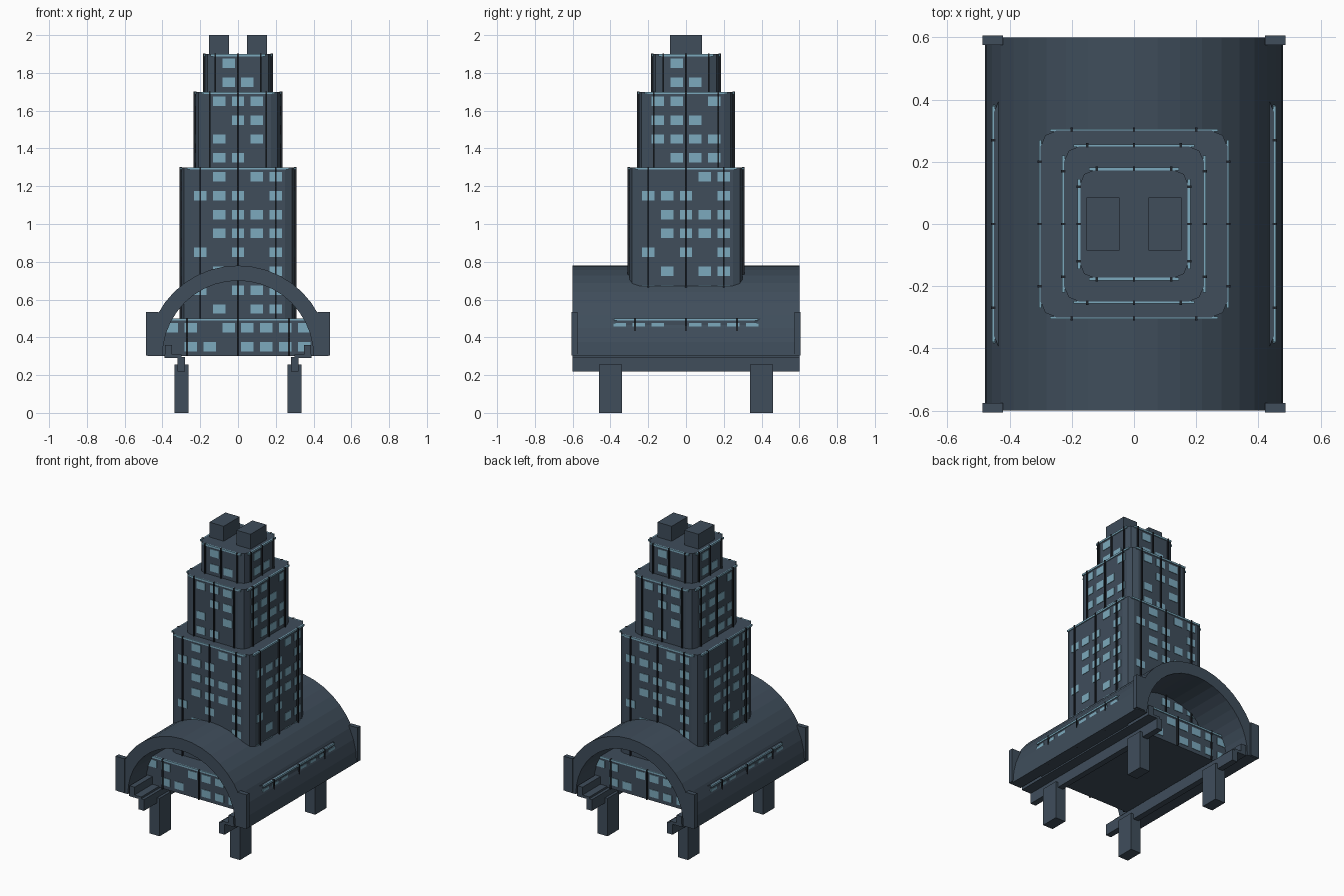
import bpy, bmesh, math
from mathutils import Matrix, Vector

cube = bpy.data.objects.get("Cube")
if cube:
    bpy.data.objects.remove(cube, do_unlink=True)


def material(name, rgb):
    m = bpy.data.materials.new(name)
    m.use_nodes = True
    m.diffuse_color = (*rgb, 1)
    m.node_tree.nodes["Principled BSDF"].inputs["Base Color"].default_value = (*rgb, 1)
    return m


SLATE = material("slate_wall", (0.05, 0.075, 0.105))
GLASS = material("pale_blue_window", (0.2, 0.4, 0.51))
DARK = material("dark_mullion", (0.014, 0.018, 0.024))


def add_box(bm, lo, hi, turn=Matrix()):
    """Add a box between two corners, then turn it."""
    lo, hi = Vector(lo), Vector(hi)
    place = turn @ Matrix.Translation((lo + hi) / 2) @ Matrix.Diagonal((*(hi - lo), 1))
    return bmesh.ops.create_cube(bm, size=1, matrix=place)["verts"]


def finish(name, bm, mat):
    bmesh.ops.recalc_face_normals(bm, faces=bm.faces)
    mesh = bpy.data.meshes.new(name)
    bm.to_mesh(mesh)
    bm.free()
    mesh.materials.append(mat)
    obj = bpy.data.objects.new(name, mesh)
    bpy.context.collection.objects.link(obj)
    return obj


def box(name, lo, hi, mat=SLATE):
    bm = bmesh.new()
    add_box(bm, lo, hi)
    return finish(name, bm, mat)


# Each tier: half sizes, height range, mullion offsets and lit windows per face,
# with rows listed from the top down
TIERS = {
    "base": (0.45, 0.41, 0.3, 0.5, (0.27, 0.27),
             ("xx.xxxxx", ".xx.xxxx"),
             ("xxx.xxxx", "x.xxxx.x")),
    "lower": (0.3, 0.3, 0.5, 1.3, (0.2, 0.2),
              (".x.xx", "xxx.x", ".xxxx", ".xxxx", "x.x.x", ".x..x", "x.xxx", ".x.xx"),
              ("...xx", "xxx.x", ".xxxx", ".xxxx", "x.x.x", ".x.xx", "xx.xx", "x.xx.")),
    "middle": (0.225, 0.25, 1.3, 1.7, (0.15, 0.17),
               ("xxx", ".xx", "x.x", "xx."),
               ("xx.x", "xxx.", "xxxx", ".xxx")),
    "upper": (0.175, 0.175, 1.7, 1.9, (0.12, 0.12),
              ("x.", "xx"),
              ("x.", "xx")),
}

for name, (hx, hy, z0, z1, offsets, front, side) in TIERS.items():
    # tier body with rounded vertical corners
    body = bmesh.new()
    add_box(body, (-hx, -hy, z0), (hx, hy, z1))
    upright = [e for e in body.edges if abs(e.verts[0].co.z - e.verts[1].co.z) > 0.01]
    bmesh.ops.bevel(body, geom=upright, offset=0.05, segments=2, profile=0.5, affect="EDGES")
    finish(name + "_tier", body, SLATE)

    panes, trim, fins = bmesh.new(), bmesh.new(), bmesh.new()
    for k in range(4):
        turn = Matrix.Rotation(k * math.pi / 2, 4, "Z")
        across, out = (hx, hy) if k % 2 == 0 else (hy, hx)
        # lit windows
        for r, row in enumerate((front, side)[k % 2]):
            z = z1 - 0.05 - 0.1 * r
            for c, mark in enumerate(row):
                x = 0.1 * (c - (len(row) - 1) / 2)
                if mark == "x":
                    add_box(panes, (x - 0.033, -out - 0.003, z - 0.025),
                            (x + 0.033, -out + 0.003, z + 0.025), turn)
        # light band at the top of the wall
        w = across - 0.03
        add_box(trim, (-w, -out - 0.006, z1 - 0.012), (w, -out + 0.003, z1), turn)
        # vertical mullions
        d = offsets[k % 2]
        for x in (-d, 0, d):
            add_box(fins, (x - 0.004, -out - 0.01, z0), (x + 0.004, -out + 0.004, z1 + 0.002), turn)
    finish(name + "_windows", panes, GLASS)
    finish(name + "_light_band", trim, GLASS)
    finish(name + "_mullions", fins, DARK)

# arched hall: half ring profile extruded along y
STEPS = 20
ring = [(r * math.cos(a), r * math.sin(a))
        for r, order in ((0.48, range(STEPS + 1)), (0.4, range(STEPS, -1, -1)))
        for a in (math.pi * i / STEPS for i in order)]
bm = bmesh.new()
ends = [[bm.verts.new((x, y, 0.3 + z)) for x, z in ring] for y in (-0.6, 0.6)]
n = len(ring)
for i in range(n):
    j = (i + 1) % n
    bm.faces.new((ends[0][i], ends[0][j], ends[1][j], ends[1][i]))
for end in ends:
    for i in range(STEPS):
        bm.faces.new((end[i], end[i + 1], end[n - 2 - i], end[n - 1 - i]))
finish("arched_hall", bm, SLATE)

for s, hand in ((-1, "right"), (1, "left")):
    def mirrored(name, x0, x1, y0, y1, z0, z1):
        a, b = sorted((s * x0, s * x1))
        box(hand + "_" + name, (a, y0, z0), (b, y1, z1))

    # rails under the hall
    mirrored("lower_rail", 0.28, 0.32, -0.6, 0.6, 0.22, 0.295)
    mirrored("rail_shelf", 0.3, 0.39, -0.6, 0.6, 0.29, 0.308)
    mirrored("upper_rail", 0.35, 0.387, -0.6, 0.6, 0.3, 0.36)
    # roof block
    mirrored("roof_block", 0.047, 0.153, -0.085, 0.085, 1.89, 2.0)
    # end posts and legs
    for t, place in ((-1, "front"), (1, "back")):
        mirrored(place + "_post", 0.422, 0.487, *sorted((t * 0.575, t * 0.606)), 0.305, 0.535)
        mirrored(place + "_leg", 0.262, 0.337, *sorted((t * 0.34, t * 0.46)), 0.0, 0.255)
